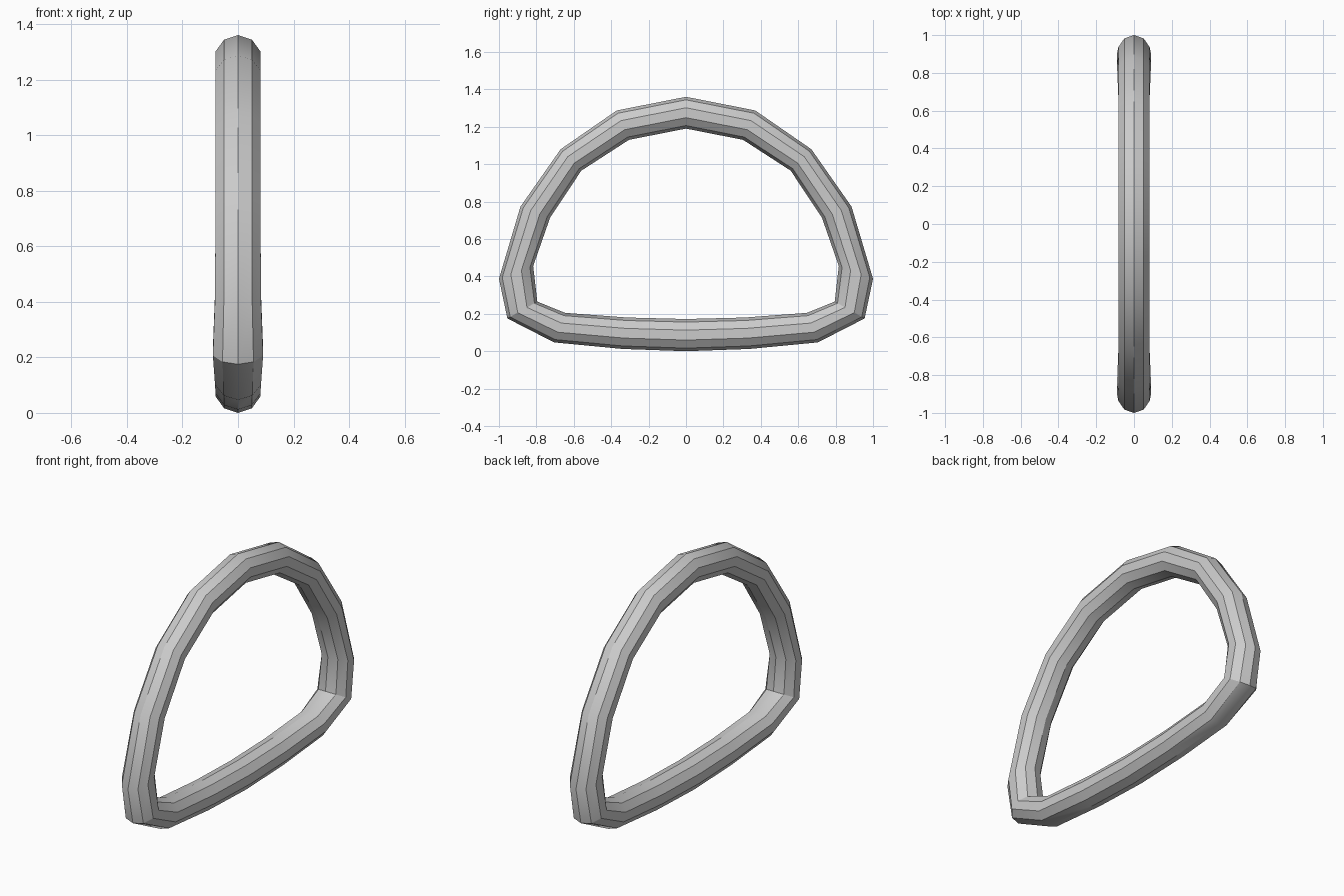
import bpy, bmesh
from math import sin, cos, radians, tau

if "Cube" in bpy.data.objects:
    bpy.data.objects.remove(bpy.data.objects["Cube"])

# Half outline of the ring, top to bottom: outer (y, z), inner (y, z), half thickness in x
HALF = [
    ((0.00, 1.36), (0.00, 1.19), 0.085),
    ((0.37, 1.287), (0.305, 1.13), 0.085),
    ((0.67, 1.08), (0.56, 0.965), 0.085),
    ((0.885, 0.773), (0.727, 0.713), 0.085),
    ((1.00, 0.387), (0.817, 0.455), 0.087),
    ((0.955, 0.175), (0.795, 0.265), 0.095),
    ((0.705, 0.047), (0.647, 0.205), 0.087),
    ((0.34, 0.012), (0.315, 0.18), 0.085),
    ((0.00, 0.00), (0.00, 0.172), 0.085),
]
SIDES = 10

# Mirror the half outline to close the loop
mirrored = [((-o[0], o[1]), (-i[0], i[1]), r) for o, i, r in HALF[-2:0:-1]]
stations = HALF + mirrored

# Ten-sided tube swept through the stations
bm = bmesh.new()
rings = []
for outer, inner, rx in stations:
    ring = []
    for k in range(SIDES):
        a = tau * k / SIDES
        t = (1 + cos(a)) / 2
        ring.append(bm.verts.new((rx * sin(a),
                                  inner[0] + (outer[0] - inner[0]) * t,
                                  inner[1] + (outer[1] - inner[1]) * t)))
    rings.append(ring)
for n, ring in enumerate(rings):
    nxt = rings[(n + 1) % len(rings)]
    for k in range(SIDES):
        j = (k + 1) % SIDES
        bm.faces.new((ring[k], ring[j], nxt[j], nxt[k]))
bmesh.ops.recalc_face_normals(bm, faces=bm.faces)

mesh = bpy.data.meshes.new("d_ring")
bm.to_mesh(mesh)
bm.free()
d_ring = bpy.data.objects.new("d_ring", mesh)
bpy.context.collection.objects.link(d_ring)

# Smooth along the tube, crisp lengthwise edges
bpy.context.view_layer.objects.active = d_ring
d_ring.select_set(True)
bpy.ops.object.shade_smooth_by_angle(angle=radians(32))
